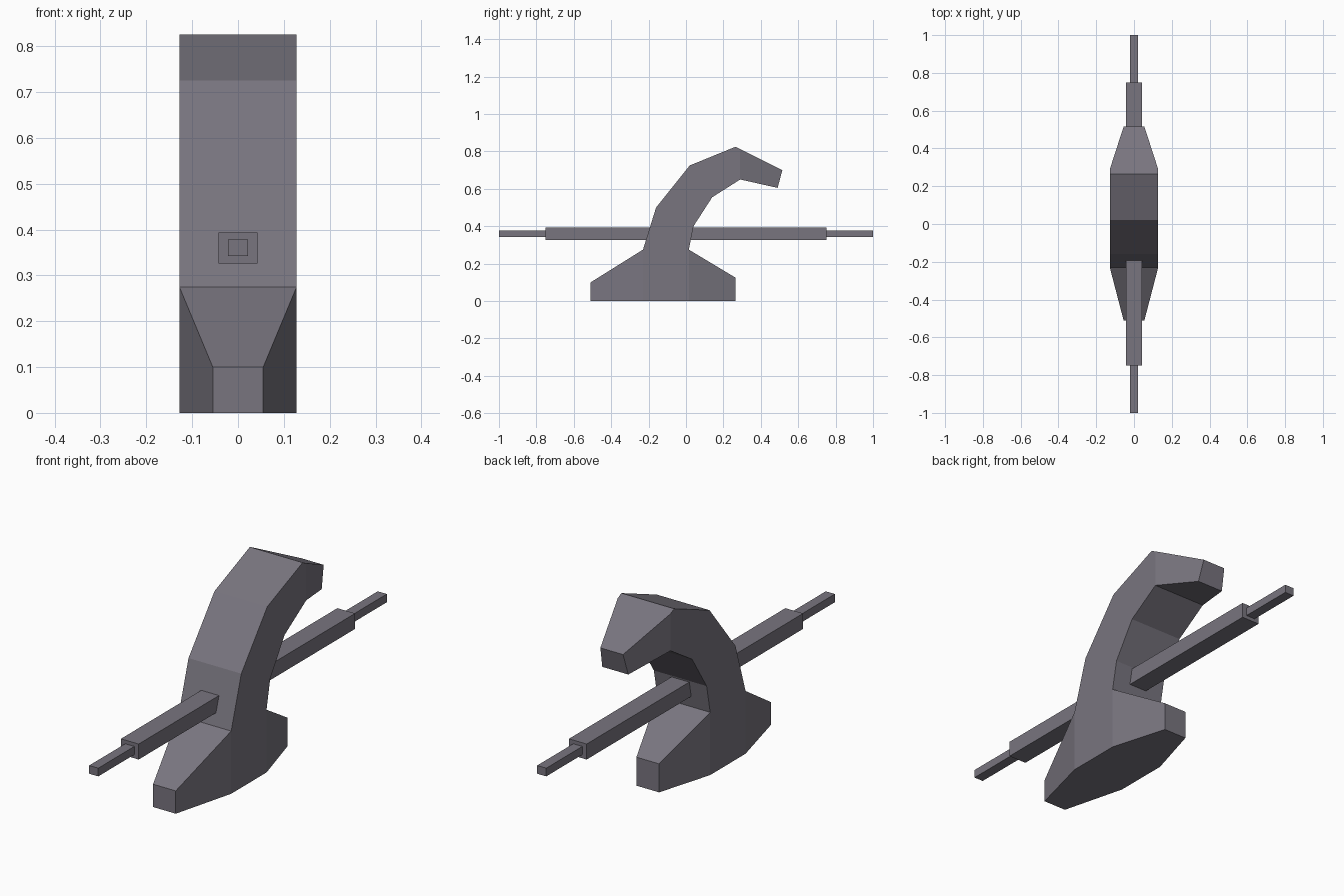
import bpy, bmesh

if "Cube" in bpy.data.objects:
    bpy.data.objects.remove(bpy.data.objects["Cube"])

metal = bpy.data.materials.new("dull purple grey")
metal.diffuse_color = (0.19, 0.178, 0.212, 1)
metal.use_nodes = True
metal.node_tree.nodes["Principled BSDF"].inputs["Base Color"].default_value = metal.diffuse_color

WIDE, NARROW = 0.128, 0.055


def finish(bm, name):
    bmesh.ops.recalc_face_normals(bm, faces=bm.faces)
    mesh = bpy.data.meshes.new(name)
    bm.to_mesh(mesh)
    bm.free()
    mesh.materials.append(metal)
    obj = bpy.data.objects.new(name, mesh)
    bpy.context.collection.objects.link(obj)


def half_width(y, z):
    """Full width in the middle, tapering to the three narrow ends."""
    if z > 0.3:
        t = (y - 0.29) / 0.225
    elif y < 0:
        t = (-0.23 - y) / 0.28
    else:
        t = (y - 0.015) / 0.25
    return WIDE + (NARROW - WIDE) * min(max(t, 0), 1)


# Hooked body: outline in (y, z), clockwise from the bottom front
outline = [(-0.51, 0), (-0.51, 0.10), (-0.23, 0.275), (-0.16, 0.50),
           (0.02, 0.725), (0.265, 0.825), (0.29, 0.8125), (0.515, 0.70),
           (0.49, 0.605), (0.29, 0.65), (0.14, 0.555), (0.04, 0.40),
           (0.015, 0.275), (0.265, 0.125), (0.265, 0), (0.015, 0), (-0.23, 0)]
# Flat side panels: front foot, upright, hook tip, back foot
panels = [(0, 1, 2, 16), (2, 3, 4, 5, 6, 9, 10, 11, 12, 15, 16),
          (6, 7, 8, 9), (12, 13, 14, 15)]

bm = bmesh.new()
sides = [[bm.verts.new((s * half_width(y, z), y, z)) for y, z in outline]
         for s in (-1, 1)]
for side in sides:
    for panel in panels:
        bm.faces.new([side[i] for i in panel])
left, right = sides
for i in range(len(outline)):
    j = (i + 1) % len(outline)
    bm.faces.new((left[i], left[j], right[j], right[i]))
finish(bm, "hooked_body")


# Square bars running through the body, with thinner ends
def bar(name, half_x, y0, y1, z0, z1):
    bm = bmesh.new()
    bmesh.ops.create_cube(bm, size=1)
    for v in bm.verts:
        v.co = (v.co.x * 2 * half_x, y0 if v.co.y < 0 else y1,
                z0 if v.co.z < 0 else z1)
    finish(bm, name)


bar("cross_bar", 0.043, -0.75, 0.75, 0.326, 0.394)
bar("front_bar_end", 0.022, -1.0, -0.75, 0.342, 0.378)
bar("back_bar_end", 0.022, 0.75, 1.0, 0.342, 0.378)
